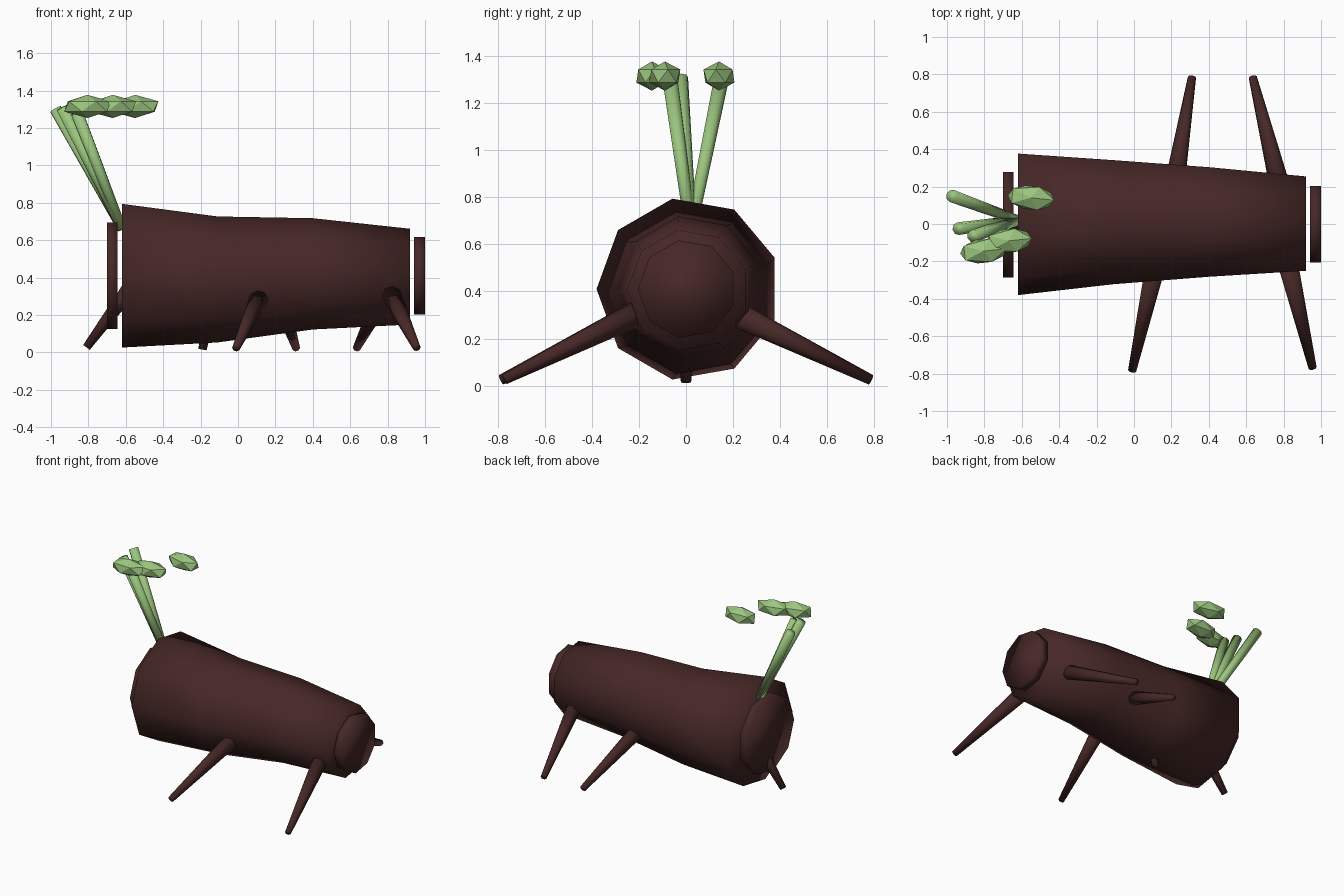
import bpy, bmesh, math
from mathutils import Vector, Matrix

cube = bpy.data.objects.get("Cube")
if cube:
    bpy.data.objects.remove(cube, do_unlink=True)


def material(name, rgb):
    mat = bpy.data.materials.new(name)
    mat.use_nodes = True
    mat.diffuse_color = (*rgb, 1)
    mat.node_tree.nodes["Principled BSDF"].inputs["Base Color"].default_value = (*rgb, 1)
    return mat


BARK = material("dark bark", (0.062, 0.021, 0.02))
LEAF = material("leaf green", (0.33, 0.56, 0.21))


def finish(bm, name, mat, smooth):
    bmesh.ops.recalc_face_normals(bm, faces=bm.faces)
    for face in bm.faces:
        face.smooth = smooth
    mesh = bpy.data.meshes.new(name)
    bm.to_mesh(mesh)
    bm.free()
    mesh.materials.append(mat)
    obj = bpy.data.objects.new(name, mesh)
    bpy.context.scene.collection.objects.link(obj)
    return obj


def log(name, rings, sides=9):
    """Capped tube along x; each ring is (x, y centre, z centre, radius)."""
    bm = bmesh.new()
    loops = []
    for x, cy, cz, r in rings:
        turns = [math.pi + i * math.tau / sides for i in range(sides)]
        loops.append([bm.verts.new((x, cy + r * math.cos(a), cz + r * math.sin(a))) for a in turns])
    for a, b in zip(loops, loops[1:]):
        for i in range(sides):
            j = (i + 1) % sides
            bm.faces.new((a[i], a[j], b[j], b[i]))
    bm.faces.new(loops[0])
    bm.faces.new(loops[-1])
    return finish(bm, name, BARK, True)


def taper(name, start, end, r1, r2, mat, sides=8):
    """Tapered limb between two points."""
    start, end = Vector(start), Vector(end)
    axis = end - start
    bm = bmesh.new()
    turn = axis.to_track_quat('Z', 'Y').to_matrix().to_4x4()
    bmesh.ops.create_cone(bm, cap_ends=True, segments=sides, radius1=r1, radius2=r2,
                          depth=axis.length, matrix=Matrix.Translation((start + end) / 2) @ turn)
    return finish(bm, name, mat, True)


# Trunk body and its two end discs
log("trunk", [(-0.62, 0.01, 0.41, 0.39), (-0.11, 0.02, 0.39, 0.342),
              (0.40, 0.02, 0.42, 0.302), (0.92, 0.01, 0.405, 0.26)])
log("rear_disc", [(-0.70, 0.005, 0.41, 0.29), (-0.645, 0.005, 0.41, 0.29)])
log("front_disc", [(0.94, 0.005, 0.41, 0.21), (1.0, 0.005, 0.41, 0.21)])

# Root legs: two on each side, two along the middle
legs = {
    "right_rear_leg": ((0.12, -0.20, 0.31), (-0.01, -0.785, 0.025)),
    "right_front_leg": ((0.82, -0.20, 0.31), (0.955, -0.77, 0.027)),
    "left_rear_leg": ((0.215, 0.20, 0.31), (0.31, 0.785, 0.025)),
    "left_front_leg": ((0.78, 0.20, 0.31), (0.635, 0.785, 0.025)),
    "tail_leg": ((-0.46, 0.0, 0.50), (-0.81, 0.0, 0.027)),
    "belly_leg": ((-0.10, 0.0, 0.50), (-0.19, 0.0, 0.015)),
}
for name, (start, end) in legs.items():
    taper(name, start, end, 0.055, 0.022, BARK)

# Leaning stalks
for i, tip in enumerate([(-0.975, 0.15, 1.30), (-0.94, -0.025, 1.31), (-0.86, -0.065, 1.28)]):
    taper(f"stalk_{i + 1}", (-0.62, 0.02, 0.66), tip, 0.026, 0.034, LEAF)

# Faceted floating leaves
for i, spot in enumerate([(-0.55, 0.14, 1.315), (-0.805, -0.145, 1.315), (-0.67, -0.09, 1.315)]):
    bm = bmesh.new()
    shape = (Matrix.Translation(spot) @ Matrix.Rotation(math.radians(-6 if i == 0 else 6), 4, 'Z')
             @ Matrix.Diagonal((0.14, 0.073, 0.062, 1)))
    bmesh.ops.create_icosphere(bm, subdivisions=1, radius=1, matrix=shape)
    finish(bm, f"leaf_{i + 1}", LEAF, False)
